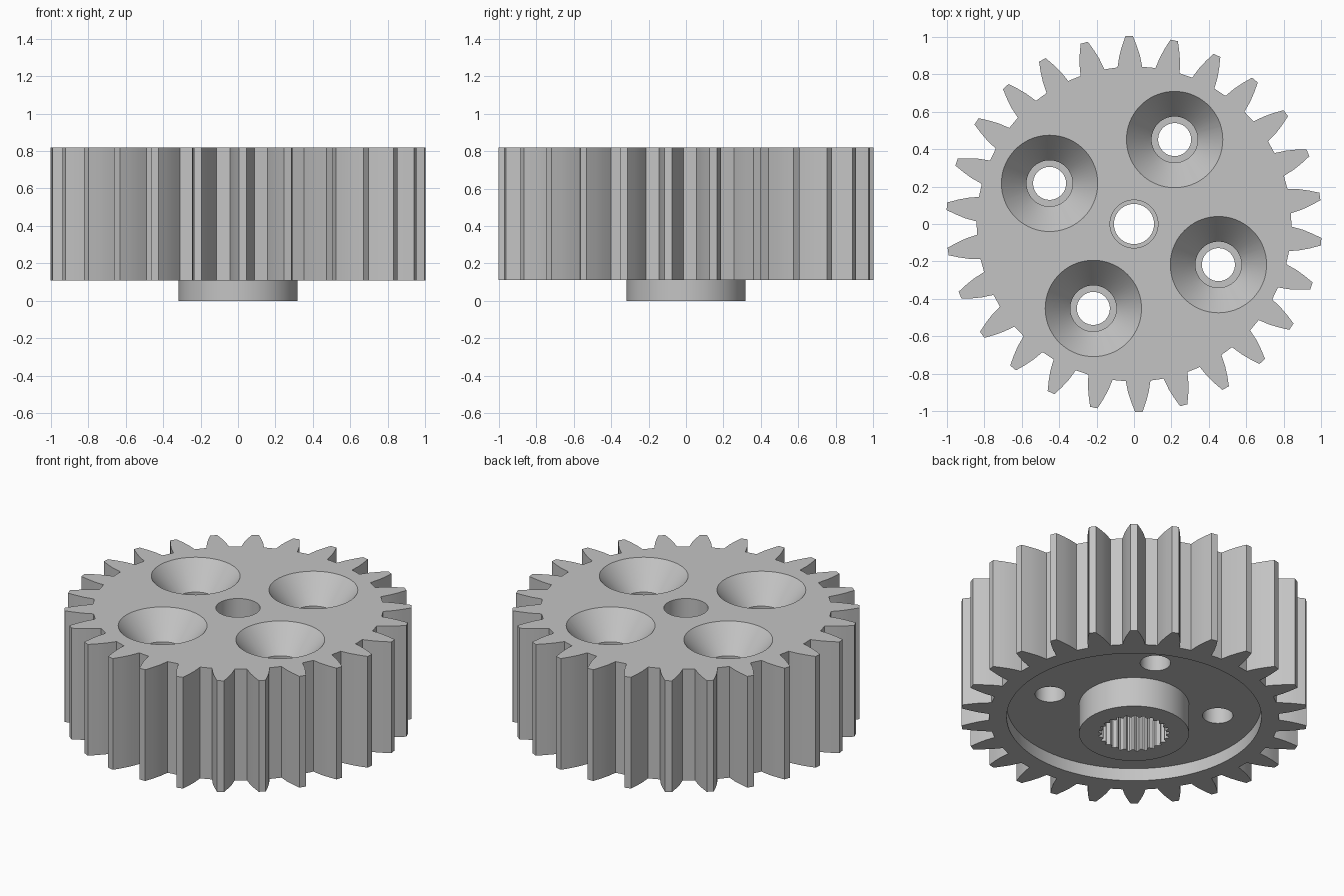
import bpy
import bmesh
from math import sin, cos, radians, tau

if "Cube" in bpy.data.objects:
    bpy.data.objects.remove(bpy.data.objects["Cube"], do_unlink=True)

TOP, BASE = 0.82, 0.11
TEETH, SPLINES = 26, 25

grey = bpy.data.materials.new("plain grey")
grey.use_nodes = True
grey.diffuse_color = (0.55, 0.55, 0.55, 1)
grey.node_tree.nodes["Principled BSDF"].inputs["Base Color"].default_value = grey.diffuse_color


def polar(r, a):
    return r * cos(a), r * sin(a)


def circle(r, x=0, y=0, n=72):
    return [(x + r * cos(tau * i / n), y + r * sin(tau * i / n)) for i in range(n)]


def loft(name, rings):
    """Closed solid through a stack of (outline, z) rings, lowest first."""
    bm = bmesh.new()
    loops = [[bm.verts.new((x, y, z)) for x, y in pts] for pts, z in rings]
    for low, high in zip(loops, loops[1:]):
        n = len(low)
        for i in range(n):
            j = (i + 1) % n
            bm.faces.new((low[i], low[j], high[j], high[i]))
    bm.faces.new(loops[0][::-1])
    bm.faces.new(loops[-1])
    mesh = bpy.data.meshes.new(name)
    bm.to_mesh(mesh)
    bm.free()
    mesh.materials.append(grey)
    obj = bpy.data.objects.new(name, mesh)
    bpy.context.collection.objects.link(obj)
    return obj


def combine(target, tool, operation):
    """Apply a boolean and drop the tool."""
    mod = target.modifiers.new(operation, "BOOLEAN")
    mod.operation, mod.object, mod.solver = operation, tool, "EXACT"
    bpy.ops.object.select_all(action="DESELECT")
    bpy.context.view_layer.objects.active = target
    target.select_set(True)
    bpy.ops.object.modifier_apply(modifier=mod.name)
    bpy.data.objects.remove(tool, do_unlink=True)


def gear_outline():
    # One flank as (radius, half angle in degrees), mirrored for each tooth
    flank = [(0.84, 4.5), (0.9, 3.5), (0.95, 2.4), (1.003, 1.15)]
    pts = []
    for t in range(TEETH):
        mid = radians(91.5) + tau * t / TEETH
        pts += [polar(r, mid - radians(h)) for r, h in flank]
        pts += [polar(r, mid + radians(h)) for r, h in reversed(flank)]
    return pts


def spline_outline():
    pts = []
    for i in range(SPLINES):
        for step, r in ((0, 0.186), (0.2, 0.186), (0.5, 0.206), (0.7, 0.206)):
            pts.append(polar(r, tau * (i + step) / SPLINES))
    return pts


# Toothed body with a shallow round recess underneath
outline = gear_outline()
gear = loft("gear_body", [(outline, BASE), (outline, TOP)])
recess = circle(0.737, n=96)
combine(gear, loft("recess_cutter", [(recess, 0.0), (recess, 0.19)]), "DIFFERENCE")

# Hub boss
boss = circle(0.318)
combine(gear, loft("hub_boss", [(boss, 0.0), (boss, 0.3)]), "UNION")

# Splined socket in the hub, then the stepped centre bore
socket = spline_outline()
combine(gear, loft("socket_cutter", [(socket, -0.05), (socket, 0.27)]), "DIFFERENCE")
bore = [(0.107, 0.2), (0.107, 0.34), (0.128, 0.34), (0.128, 0.9)]
combine(gear, loft("bore_cutter", [(circle(r), z) for r, z in bore]), "DIFFERENCE")

# Four countersunk, stepped screw holes
screw = [(0.088, 0.1), (0.088, 0.3), (0.123, 0.3), (0.123, TOP - 0.16),
         (0.257, TOP), (0.257, TOP + 0.1)]
for k in range(4):
    x, y = polar(0.5, radians(64.3) + k * tau / 4)
    cutter = loft("screw_cutter", [(circle(r, x, y), z) for r, z in screw])
    combine(gear, cutter, "DIFFERENCE")

gear.select_set(True)
bpy.context.view_layer.objects.active = gear
bpy.ops.object.shade_smooth_by_angle(angle=radians(25))
